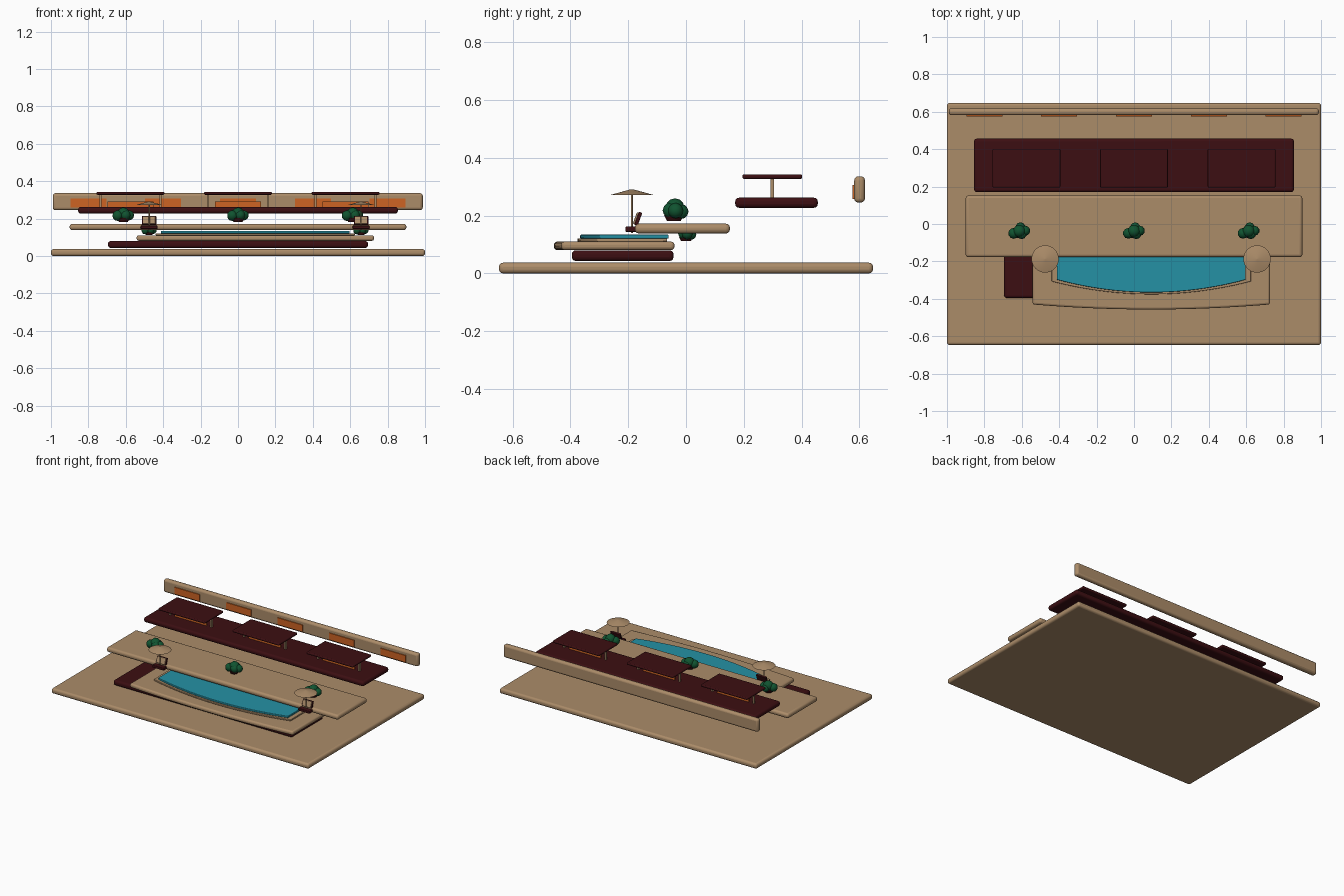
import bpy, bmesh, math
from mathutils import Vector, Matrix

if "Cube" in bpy.data.objects:
    bpy.data.objects.remove(bpy.data.objects["Cube"])


def colour(name, rgb):
    m = bpy.data.materials.new(name)
    m.diffuse_color = (*rgb, 1)
    m.use_nodes = True
    m.node_tree.nodes["Principled BSDF"].inputs["Base Color"].default_value = m.diffuse_color
    return m


TAN = colour("sand tan", (0.41, 0.262, 0.141))
DARK = colour("dark maroon", (0.045, 0.0045, 0.006))
TEAL = colour("pool teal", (0.018, 0.285, 0.376))
GREEN = colour("leaf green", (0.0052, 0.088, 0.03))
ORANGE = colour("window orange", (0.61, 0.127, 0.017))


def finish(name, bm, mat, bevel=0.0, smooth=False):
    bmesh.ops.recalc_face_normals(bm, faces=bm.faces)
    me = bpy.data.meshes.new(name)
    bm.to_mesh(me)
    bm.free()
    me.materials.append(mat)
    ob = bpy.data.objects.new(name, me)
    bpy.context.collection.objects.link(ob)
    if bevel:
        mod = ob.modifiers.new("rounded edges", "BEVEL")
        mod.width, mod.segments = bevel, 3
        mod.limit_method, mod.angle_limit = "ANGLE", math.radians(40)
    if bevel or smooth:
        bpy.ops.object.select_all(action="DESELECT")
        bpy.context.view_layer.objects.active = ob
        ob.select_set(True)
        bpy.ops.object.shade_smooth_by_angle(angle=math.radians(40))
    return ob


def box(name, x, y, z, mat, bevel=0.0, tilt=0.0):
    """Box from (min, max) ranges, optionally tilted about x."""
    bm = bmesh.new()
    bmesh.ops.create_cube(bm, size=1)
    bmesh.ops.scale(bm, vec=(x[1] - x[0], y[1] - y[0], z[1] - z[0]), verts=bm.verts)
    bmesh.ops.rotate(bm, matrix=Matrix.Rotation(tilt, 3, "X"), verts=bm.verts)
    bmesh.ops.translate(bm, vec=(sum(x) / 2, sum(y) / 2, sum(z) / 2), verts=bm.verts)
    return finish(name, bm, mat, bevel)


def bowed_slab(name, x, back, side, mid, z, mat, bevel):
    """Slab whose front edge bows out from y=side at its ends to y=mid."""
    n = 24
    pts = [(x[1], back), (x[0], back)]
    for i in range(n + 1):
        t = i / n
        pts.append((x[0] + (x[1] - x[0]) * t, side + (mid - side) * (1 - (2 * t - 1) ** 2)))
    bm = bmesh.new()
    face = bm.faces.new([bm.verts.new((px, py, z[0])) for px, py in pts])
    top = bmesh.ops.extrude_face_region(bm, geom=[face])["geom"]
    bmesh.ops.translate(bm, vec=(0, 0, z[1] - z[0]),
                        verts=[v for v in top if isinstance(v, bmesh.types.BMVert)])
    return finish(name, bm, mat, bevel)


def cone(name, centre, z, r1, r2, mat, sides=24):
    bm = bmesh.new()
    bmesh.ops.create_cone(bm, cap_ends=True, segments=sides, radius1=r1, radius2=r2, depth=z[1] - z[0])
    bmesh.ops.translate(bm, vec=(*centre, sum(z) / 2), verts=bm.verts)
    return finish(name, bm, mat, smooth=True)


def plant(name, x, y, z, s):
    cone(name + "_pot", (x, y), (z, z + 0.02 * s), 0.024 * s, 0.034 * s, DARK, 16)
    bm = bmesh.new()
    blobs = [(0, 0.004, 0.044, 0.034), (-0.03, -0.008, 0.034, 0.029),
             (0.031, 0.006, 0.035, 0.027), (0.006, 0.025, 0.032, 0.026), (0.012, -0.012, 0.036, 0.027)]
    for bx, by, bz, r in blobs:
        loc = Vector((x + bx * s, y + by * s, z + bz * s))
        bmesh.ops.create_icosphere(bm, subdivisions=2, radius=r * s, matrix=Matrix.Translation(loc))
    finish(name + "_leaves", bm, GREEN, smooth=True)


# Stacked floor slabs
box("base_slab", (-1, 1), (-0.647, 0.647), (0, 0.037), TAN, 0.014)
box("lower_dark_slab", (-0.695, 0.695), (-0.395, -0.043), (0.043, 0.08), DARK, 0.014)
box("terrace_slab", (-0.9, 0.9), (-0.177, 0.152), (0.138, 0.172), TAN, 0.014)
box("upper_dark_slab", (-0.855, 0.855), (0.17, 0.456), (0.227, 0.262), DARK, 0.014)

# Pool deck, rim and water with bowed fronts
bowed_slab("pool_deck", (-0.542, 0.727), -0.04, -0.43, -0.457, (0.081, 0.11), TAN, 0.011)
bowed_slab("pool_rim", (-0.44, 0.625), -0.065, -0.307, -0.376, (0.11, 0.121), TAN, 0.003)
bowed_slab("pool_water", (-0.412, 0.597), -0.06, -0.298, -0.366, (0.121, 0.134), TEAL, 0.003)

# Back wall with five lit windows
box("back_wall", (-0.99, 0.988), (0.582, 0.619), (0.245, 0.336), TAN, 0.014)
for i in range(5):
    cx = -0.8 + 0.4 * i
    box(f"wall_window_{i}", (cx - 0.096, cx + 0.096), (0.576, 0.584), (0.258, 0.306), ORANGE)

# Three canopies, each on two posts with a low panel between them
for i, cx in enumerate((-0.575, 0, 0.575)):
    box(f"canopy_roof_{i}", (cx - 0.181, cx + 0.181), (0.195, 0.402), (0.327, 0.343), DARK, 0.006)
    for s in (-1, 1):
        px = cx + s * 0.16
        box(f"canopy_post_{i}", (px - 0.006, px + 0.006), (0.292, 0.305), (0.255, 0.33), TAN)
    box(f"canopy_panel_{i}", (cx - 0.123, cx + 0.123), (0.294, 0.303), (0.258, 0.29), ORANGE)

# Parasols with a lounge chair each, and a small plant under the terrace
for i, cx in enumerate((-0.475, 0.658)):
    cy = -0.187
    cone(f"parasol_pole_{i}", (cx, cy), (0.14, 0.285), 0.0035, 0.0035, TAN, 10)
    cone(f"parasol_top_{i}", (cx, cy), (0.272, 0.291), 0.073, 0.004, TAN, 32)
    box(f"chair_seat_{i}", (cx - 0.045, cx + 0.045), (-0.21, -0.15), (0.144, 0.162), DARK, 0.004)
    box(f"chair_back_{i}", (cx - 0.039, cx + 0.039), (-0.171, -0.159), (0.165, 0.213), DARK, 0.003, -0.35)
    box(f"chair_cushion_{i}", (cx - 0.033, cx + 0.033), (-0.177, -0.169), (0.17, 0.212), TAN, 0.002, -0.35)
    plant(f"lower_plant_{i}", cx, 0, 0.112, 0.7)

# Terrace plants
for i, cx in enumerate((-0.613, 0, 0.613)):
    plant(f"terrace_plant_{i}", cx, -0.042, 0.182, 1.0)
